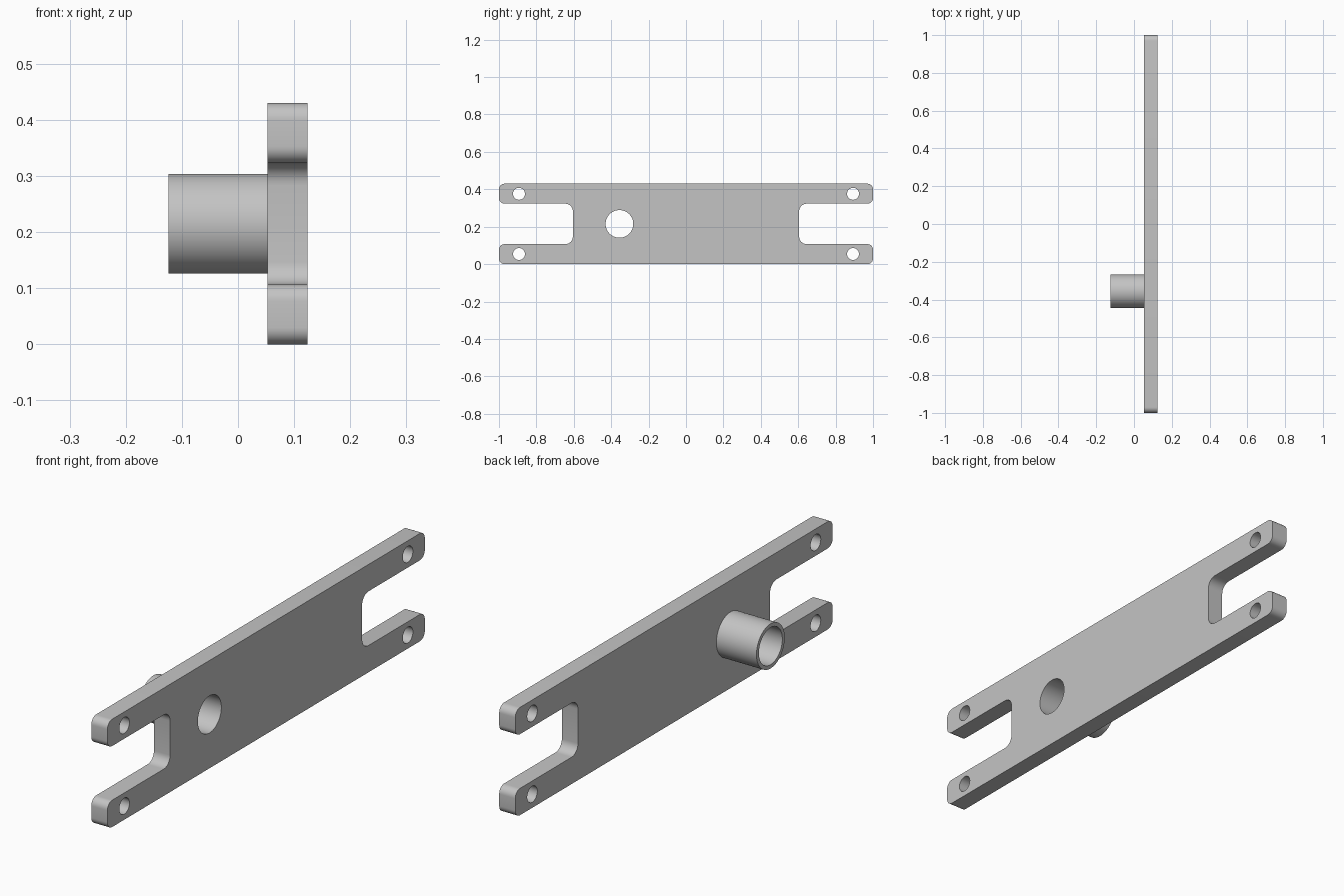
import bpy, bmesh, math
from mathutils import Matrix, Vector

cube = bpy.data.objects.get("Cube")
if cube:
    bpy.data.objects.remove(cube, do_unlink=True)

grey = bpy.data.materials.new("satin grey")
grey.use_nodes = True
colour = (0.55, 0.55, 0.55, 1)
grey.diffuse_color = colour
grey.node_tree.nodes["Principled BSDF"].inputs["Base Color"].default_value = colour

MID = 0.215            # centre height of the plate
BORE = (-0.356, MID)   # bore centre in y, z
BORE_RADIUS = 0.074


def circle(centre, radius, count):
    return [(centre[0] + radius * math.cos(2 * math.pi * i / count),
             centre[1] + radius * math.sin(2 * math.pi * i / count)) for i in range(count)]


def fillet(corners, steps=8):
    """Round each right-angled (y, z, radius) corner with an arc."""
    points = []
    for i, (y, z, r) in enumerate(corners):
        p = Vector((y, z))
        a = (Vector(corners[i - 1][:2]) - p).normalized()
        b = (Vector(corners[(i + 1) % len(corners)][:2]) - p).normalized()
        centre = p + (a + b) * r
        for s in range(steps + 1):
            t = math.pi / 2 * s / steps
            points.append(tuple(centre - b * r * math.cos(t) - a * r * math.sin(t)))
    return points


def extrude_profile(name, loops, x0, x1):
    """Fill closed y-z loops and extrude them along x."""
    curve = bpy.data.curves.new(name + " profile", 'CURVE')
    curve.dimensions = '2D'
    curve.fill_mode = 'BOTH'
    curve.extrude = (x1 - x0) / 2
    for loop in loops:
        spline = curve.splines.new('POLY')
        spline.points.add(len(loop) - 1)
        for point, (y, z) in zip(spline.points, loop):
            point.co = (y, z, 0, 1)
        spline.use_cyclic_u = True
    helper = bpy.data.objects.new(name + " helper", curve)
    bpy.context.collection.objects.link(helper)
    graph = bpy.context.evaluated_depsgraph_get()
    mesh = bpy.data.meshes.new_from_object(helper.evaluated_get(graph))
    bpy.data.objects.remove(helper, do_unlink=True)

    # Turn the profile plane upright and weld the caps to the walls
    axes = Matrix(((0, 0, 1), (1, 0, 0), (0, 1, 0))).to_4x4()
    mesh.transform(Matrix.Translation(((x0 + x1) / 2, 0, 0)) @ axes)
    bm = bmesh.new()
    bm.from_mesh(mesh)
    bmesh.ops.remove_doubles(bm, verts=bm.verts, dist=1e-5)
    bmesh.ops.recalc_face_normals(bm, faces=bm.faces)
    bm.to_mesh(mesh)
    bm.free()
    mesh.materials.clear()
    mesh.materials.append(grey)
    obj = bpy.data.objects.new(name, mesh)
    bpy.context.collection.objects.link(obj)
    bpy.ops.object.select_all(action='DESELECT')
    obj.select_set(True)
    bpy.context.view_layer.objects.active = obj
    bpy.ops.object.shade_smooth_by_angle(angle=math.radians(30))
    return obj


# Plate: forked at both ends, one half outline mirrored to the other
TIP, SLOT = 0.03, 0.04
half = [(1, 0, TIP), (1, 0.107, TIP), (0.605, 0.107, SLOT),
        (0.605, 0.323, SLOT), (1, 0.323, TIP), (1, 2 * MID, TIP)]
outline = fillet(half + [(-y, z, r) for y, z, r in reversed(half)])
screw_holes = [circle((sy * 0.893, MID + sz * 0.161), 0.032, 32)
               for sy in (-1, 1) for sz in (-1, 1)]
extrude_profile("forked_plate", [outline, circle(BORE, BORE_RADIUS, 64)] + screw_holes,
                0.053, 0.124)

# Tube: hollow boss continuing the bore
extrude_profile("tube_boss", [circle(BORE, 0.089, 64), circle(BORE, BORE_RADIUS, 64)],
                -0.124, 0.053)
